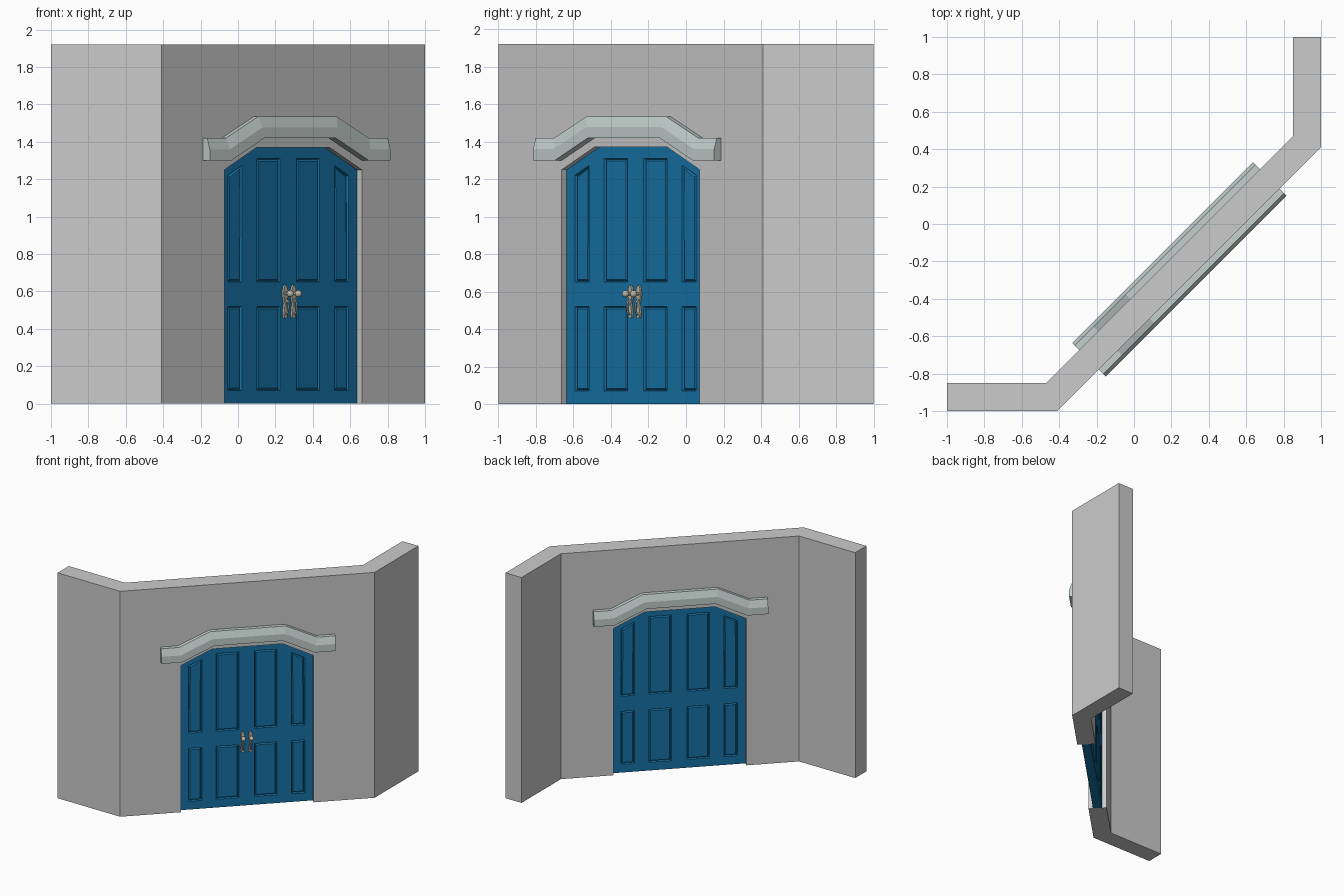
import bpy, bmesh, math
from mathutils import Matrix, Vector

if "Cube" in bpy.data.objects:
    bpy.data.objects.remove(bpy.data.objects["Cube"])

# Local frame of the diagonal wall: X along it, -Y to the front, origin in mid thickness
MID = 0.343
FRAME = (Matrix.Translation((MID / math.sqrt(2), -MID / math.sqrt(2), 0))
         @ Matrix.Rotation(math.radians(45), 4, 'Z'))


def material(name, rgb):
    m = bpy.data.materials.new(name)
    m.diffuse_color = (*rgb, 1)
    m.use_nodes = True
    m.node_tree.nodes["Principled BSDF"].inputs["Base Color"].default_value = m.diffuse_color
    return m


BLUE = material("door_blue", (0.008, 0.17, 0.38))
STONE = material("trim_stone", (0.55, 0.63, 0.61))
METAL = material("handle_metal", (0.5, 0.47, 0.38))


def finish(name, bm, mat=None, frame=True):
    bmesh.ops.recalc_face_normals(bm, faces=bm.faces[:])
    me = bpy.data.meshes.new(name)
    bm.to_mesh(me)
    bm.free()
    ob = bpy.data.objects.new(name, me)
    bpy.context.collection.objects.link(ob)
    if mat:
        me.materials.append(mat)
    if frame:
        ob.matrix_world = FRAME
    return ob


def prism(bm, points, vec):
    face = bm.faces.new([bm.verts.new(p) for p in points])
    new = bmesh.ops.extrude_face_region(bm, geom=[face])['geom']
    bmesh.ops.translate(bm, vec=vec, verts=[v for v in new if isinstance(v, bmesh.types.BMVert)])


def mirror(ob, x=True, y=False):
    m = ob.modifiers.new("mirror", 'MIRROR')
    m.use_axis = (x, y, False)
    m.merge_threshold = 0.0005


def smooth(ob, angle=35):
    bpy.ops.object.select_all(action='DESELECT')
    ob.select_set(True)
    bpy.context.view_layer.objects.active = ob
    bpy.ops.object.shade_smooth_by_angle(angle=math.radians(angle))


# Door and opening outline
HALF, FLAT, SIDE_Z, TOP_Z = 0.52, 0.276, 1.25, 1.37


def door_top(s):
    return TOP_Z if s <= FLAT else TOP_Z - (s - FLAT) / (HALF - FLAT) * (TOP_Z - SIDE_Z)


# Angled wall with the doorway cut through
bm = bmesh.new()
plan = [(-1, -1), (-0.41, -1), (1, 0.41), (1, 1), (0.85, 1), (0.85, 0.47), (-0.47, -0.85), (-1, -0.85)]
prism(bm, [(x, y, 0) for x, y in plan], (0, 0, 1.92))
wall = finish("wall", bm, frame=False)

bm = bmesh.new()
arch = [(-HALF, -0.1), (HALF, -0.1), (HALF, SIDE_Z), (FLAT, TOP_Z), (-FLAT, TOP_Z), (-HALF, SIDE_Z)]
prism(bm, [(s, -0.2, z) for s, z in arch], (0, 0.4, 0))
cutter = finish("doorway_cutter", bm)
cutter.hide_render = True
cut = wall.modifiers.new("doorway", 'BOOLEAN')
cut.operation, cut.solver, cut.object = 'DIFFERENCE', 'EXACT', cutter
bpy.context.view_layer.objects.active = wall
bpy.ops.object.modifier_apply(modifier="doorway")
bpy.data.objects.remove(cutter)

# Door: a quarter with panelled face, mirrored sideways and front to back
bm = bmesh.new()
cols = [0, 0.061, 0.238, FLAT, 0.351, 0.457, HALF]
grid = [[bm.verts.new((s, -0.037, z)) for z in (0, 0.07, 0.52, 0.65, door_top(s) - 0.06, door_top(s))]
        for s in cols]
panels = []
for i in range(6):
    for j in range(5):
        f = bm.faces.new([grid[i][j], grid[i + 1][j], grid[i + 1][j + 1], grid[i][j + 1]])
        if i in (1, 4) and j in (1, 3):
            panels.append(f)
rim = [e for e in bm.edges if e.is_boundary and not all(v.co.x < 1e-5 for v in e.verts)]
side = bmesh.ops.extrude_edge_only(bm, edges=rim)['geom']
for v in side:
    if isinstance(v, bmesh.types.BMVert):
        v.co.y = 0
bm.normal_update()
bmesh.ops.inset_individual(bm, faces=panels, thickness=0.008, depth=-0.012)
bmesh.ops.inset_individual(bm, faces=panels, thickness=0.012, depth=0.009)
door = finish("door", bm, BLUE)
mirror(door, True, True)

# Stone hood moulding over the doorway, front and back
bm = bmesh.new()
# each station: bottom position, top position, bottom height, top height
stations = [(-0.683, -0.683, 1.30, 1.42), (-0.52, -0.541, 1.30, 1.42), (-0.27, -0.297, 1.42, 1.535)]
stations += [(-a, -b, c, d) for a, b, c, d in reversed(stations)]
rings = []
for sb, st, zb, zt in stations:
    section = [(0.07, 0), (0.127, 0), (0.127, 0.5), (0.107, 1), (0.07, 1)]
    rings.append([bm.verts.new((sb + (st - sb) * t, -d, zb + (zt - zb) * t)) for d, t in section])
for a, b in zip(rings, rings[1:]):
    for k in range(5):
        bm.faces.new([a[k], a[(k + 1) % 5], b[(k + 1) % 5], b[k]])
bm.faces.new(rings[0])
bm.faces.new(rings[-1])
trim = finish("hood_moulding", bm, STONE)
mirror(trim, False, True)

# Handle back plates, mirrored to a pair
S, Z = 0.031, 0.588
bm = bmesh.new()
half = [(0.003, 0.635), (0.013, 0.617), (0.017, 0.59), (0.013, 0.56), (0.006, 0.535),
        (0.010, 0.51), (0.014, 0.48), (0.010, 0.458)]
outline = [(S + w, z) for w, z in half] + [(S - w, z) for w, z in reversed(half)]
prism(bm, [(s, -0.03, z) for s, z in outline], (0, -0.02, 0))
mirror(finish("handle_plates", bm, METAL))

# Knobs on short stems
bm = bmesh.new()
bmesh.ops.create_uvsphere(bm, u_segments=16, v_segments=10, radius=0.019,
                          matrix=Matrix.Translation((S, -0.083, Z)))
bmesh.ops.create_cone(bm, cap_ends=True, segments=12, radius1=0.008, radius2=0.008, depth=0.04,
                      matrix=Matrix.Translation((S, -0.06, Z)) @ Matrix.Rotation(math.pi / 2, 4, 'X'))
knobs = finish("door_knobs", bm, METAL)
mirror(knobs)
smooth(knobs)

# Curved pulls below the knobs
cu = bpy.data.curves.new("handle_pulls", 'CURVE')
cu.dimensions, cu.bevel_depth, cu.bevel_resolution, cu.use_fill_caps = '3D', 0.005, 1, True
sp = cu.splines.new('POLY')
path = [(0.045, 0.56), (0.066, 0.545), (0.07, 0.52), (0.066, 0.49), (0.045, 0.475)]
sp.points.add(len(path) - 1)
for p, (d, z) in zip(sp.points, path):
    p.co = (S, -d, z, 1)
pulls = bpy.data.objects.new("handle_pulls", cu)
bpy.context.collection.objects.link(pulls)
cu.materials.append(METAL)
pulls.matrix_world = FRAME
mirror(pulls)
